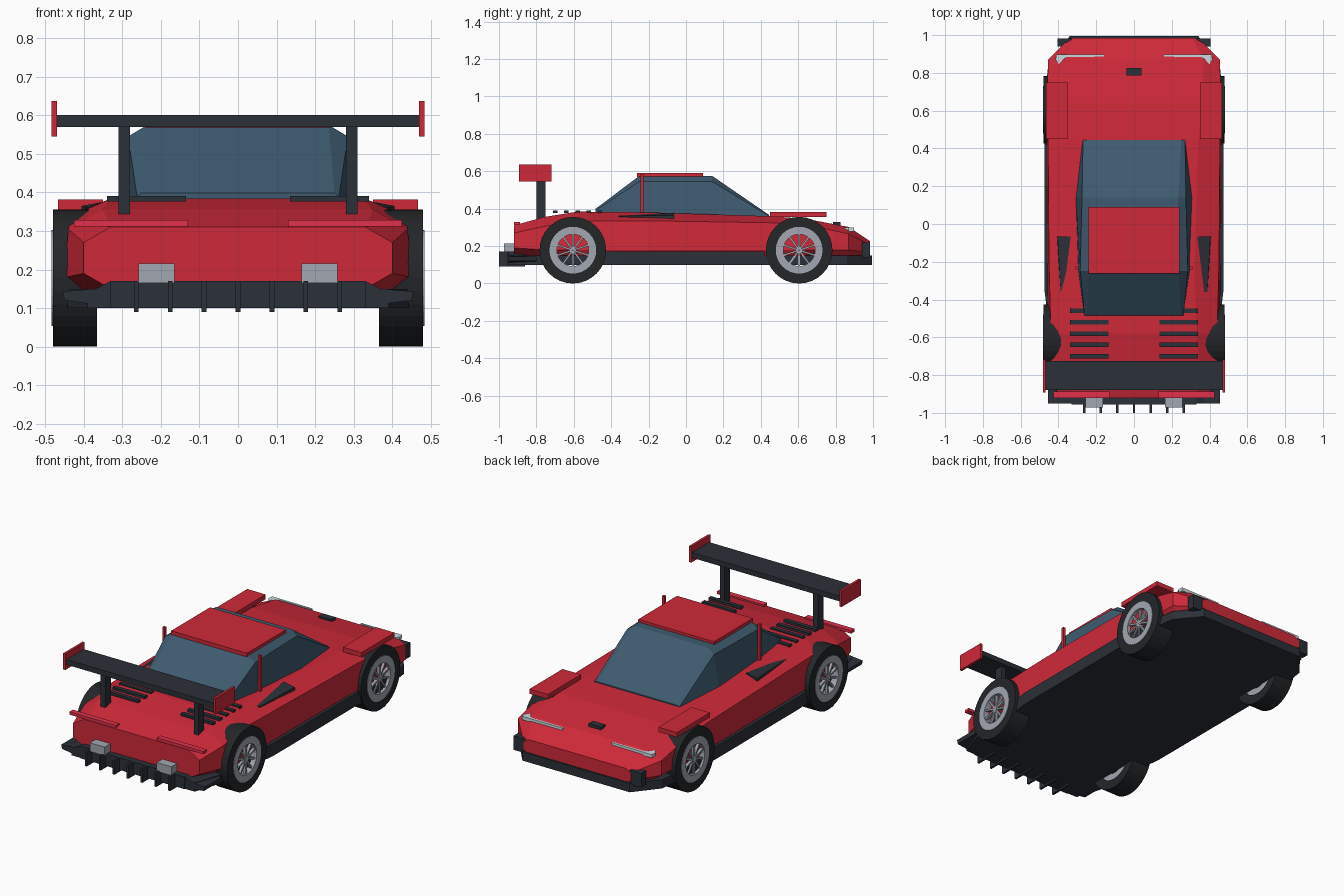
import bpy, bmesh, math
from mathutils import Matrix

if "Cube" in bpy.data.objects:
    bpy.data.objects.remove(bpy.data.objects["Cube"])


def material(name, rgb):
    m = bpy.data.materials.new(name)
    m.diffuse_color = (*rgb, 1)
    m.use_nodes = True
    m.node_tree.nodes["Principled BSDF"].inputs["Base Color"].default_value = m.diffuse_color
    return m


RED = material("red_paint", (0.62, 0.022, 0.04))
LAMP = material("lamp_red", (0.75, 0.03, 0.07))
DARK = material("dark_trim", (0.024, 0.03, 0.04))
TYRE = material("rubber", (0.017, 0.019, 0.022))
GLASS = material("glass", (0.048, 0.105, 0.16))
GREY = material("metal", (0.36, 0.39, 0.44))
PALE = material("lamp_clear", (0.6, 0.72, 0.75))


def finish(name, bm, mat):
    bmesh.ops.recalc_face_normals(bm, faces=bm.faces)
    me = bpy.data.meshes.new(name)
    bm.to_mesh(me)
    bm.free()
    ob = bpy.data.objects.new(name, me)
    bpy.context.collection.objects.link(ob)
    me.materials.append(mat)
    return ob


def box(name, x, y, z, mat):
    bm = bmesh.new()
    size = [b - a for a, b in (x, y, z)]
    mid = [(a + b) / 2 for a, b in (x, y, z)]
    bmesh.ops.create_cube(bm, size=1, matrix=Matrix.Translation(mid) @ Matrix.Diagonal((*size, 1)))
    return finish(name, bm, mat)


def pair(name, x, y, z, mat):
    box(name + "_right", x, y, z, mat)
    box(name + "_left", (-x[1], -x[0]), y, z, mat)


def skin(name, rings, mat, closed=False):
    # joins equal-sized point rings into one solid
    bm = bmesh.new()
    vs = [[bm.verts.new(p) for p in r] for r in rings]
    n = len(vs[0])
    spans = list(zip(vs, vs[1:])) + ([(vs[-1], vs[0])] if closed else [])
    for a, b in spans:
        for i in range(n):
            j = (i + 1) % n
            bm.faces.new((a[i], a[j], b[j], b[i]))
    if not closed:
        bm.faces.new(vs[0])
        bm.faces.new(vs[-1])
    return finish(name, bm, mat)


def mirrored(y, half):
    return [(x, y, z) for x, z in half] + [(-x, y, z) for x, z in reversed(half)]


def plate(name, outline, z0, z1, mat):
    return skin(name, [[(x, y, z) for x, y in outline] for z in (z0, z1)], mat)


def ring(name, x0, x1, r0, r1, y, z, mat, n=32):
    rings = []
    for i in range(n):
        a = 2 * math.pi * i / n
        rings.append([(x, y + r * math.cos(a), z + r * math.sin(a))
                      for x, r in ((x0, r0), (x1, r0), (x1, r1), (x0, r1))])
    return skin(name, rings, mat, closed=True)


# Body shell: tail to nose
body = [
    (-0.92, [(0.33, 0.15), (0.40, 0.19), (0.40, 0.27), (0.33, 0.31)]),
    (-0.76, [(0.40, 0.14), (0.45, 0.18), (0.44, 0.305), (0.35, 0.355)]),
    (-0.58, [(0.43, 0.13), (0.455, 0.18), (0.44, 0.335), (0.33, 0.384)]),
    (-0.20, [(0.43, 0.13), (0.458, 0.18), (0.45, 0.335), (0.32, 0.38)]),
    (0.44, [(0.43, 0.13), (0.462, 0.18), (0.455, 0.325), (0.34, 0.36)]),
    (0.64, [(0.43, 0.13), (0.462, 0.18), (0.46, 0.315), (0.36, 0.346)]),
    (0.87, [(0.40, 0.14), (0.455, 0.18), (0.455, 0.265), (0.37, 0.302)]),
    (0.985, [(0.31, 0.14), (0.34, 0.165), (0.34, 0.205), (0.31, 0.225)]),
]
skin("body", [mirrored(y, h) for y, h in body], RED)

# Dark floor with side skirts
half = [(0.39, -0.95), (0.44, -0.80), (0.455, -0.5), (0.473, -0.36), (0.473, 0.42),
        (0.465, 0.75), (0.45, 0.86), (0.34, 0.995)]
outline = half + [(-x, y) for x, y in reversed(half)]
plate("floor", outline, 0.10, 0.15, DARK)
plate("side_skirts", [p for p in outline if -0.6 < p[1] < 0.6], 0.14, 0.172, DARK)

# Glass cabin and roof
cabin = [
    (-0.485, [(0.26, 0.36), (0.262, 0.39), (0.25, 0.398)]),
    (-0.25, [(0.295, 0.36), (0.285, 0.545), (0.235, 0.575)]),
    (0.14, [(0.308, 0.36), (0.275, 0.545), (0.235, 0.575)]),
    (0.445, [(0.275, 0.34), (0.27, 0.36), (0.25, 0.366)]),
]
skin("cabin_glass", [mirrored(y, h) for y, h in cabin], GLASS)
box("roof_panel", (-0.24, 0.24), (-0.262, 0.09), (0.568, 0.59), RED)
pair("roof_post", (0.295, 0.31), (-0.242, -0.226), (0.36, 0.585), RED)

# Wheels
for sx, side in ((1, "right"), (-1, "left")):
    for y, end in ((-0.605, "rear"), (0.605, "front")):
        tag = f"_{end}_{side}"
        ring("tyre" + tag, sx * 0.365, sx * 0.48, 0.125, 0.178, y, 0.178, TYRE)
        ring("rim" + tag, sx * 0.37, sx * 0.483, 0.085, 0.125, y, 0.178, GREY)
        bm = bmesh.new()
        for k in range(10):
            m = (Matrix.Translation((sx * 0.468, y, 0.178)) @ Matrix.Rotation(k * math.pi / 5, 4, 'X')
                 @ Matrix.Translation((0, 0, 0.05)) @ Matrix.Diagonal((0.016, 0.010, 0.085, 1)))
            bmesh.ops.create_cube(bm, size=1, matrix=m)
        finish("spokes" + tag, bm, GREY)
        ring("hub" + tag, sx * 0.455, sx * 0.478, 0.002, 0.016, y, 0.178, GREY, 12)

# Front fender caps, hood vent, lamps and corner ducts
pair("fender_cap", (0.35, 0.467), (0.45, 0.75), (0.355, 0.382), RED)
box("hood_vent", (-0.04, 0.04), (0.785, 0.825), (0.31, 0.328), DARK)
for s, side in ((1, "right"), (-1, "left")):
    lamp = [(0.155, 0.886), (0.36, 0.884), (0.40, 0.845), (0.415, 0.87), (0.412, 0.898), (0.155, 0.896)]
    plate("headlamp_" + side, [(s * x, y) for x, y in lamp], 0.278, 0.298, PALE)
    # Shoulder intakes
    skin("shoulder_intake_" + side,
         [[(s * 0.372, -0.36, 0.34), (s * 0.392, -0.36, 0.335), (s * 0.388, -0.36, 0.36), (s * 0.372, -0.36, 0.362)],
          [(s * 0.335, -0.065, 0.34), (s * 0.408, -0.065, 0.335), (s * 0.405, -0.065, 0.365), (s * 0.335, -0.065, 0.378)]],
         DARK)
    # Rear diffuser side wings
    skin("diffuser_wing_" + side,
         [[(s * x, y, z) for x, z in ((0.30, 0.10), (0.45, 0.12), (0.455, 0.143), (0.37, 0.15), (0.33, 0.17))]
          for y in (-0.95, -0.80)], DARK)
pair("corner_duct", (0.33, 0.405), (0.94, 0.983), (0.14, 0.22), DARK)

# Rear diffuser with fins, exhausts and tail lamps
box("diffuser", (-0.33, 0.33), (-0.955, -0.86), (0.10, 0.17), DARK)
for i in range(-3, 4):
    box(f"diffuser_fin_{i + 4}", (i * 0.088 - 0.006, i * 0.088 + 0.006), (-1.0, -0.86), (0.09, 0.17), DARK)
pair("exhaust", (0.165, 0.258), (-0.972, -0.90), (0.165, 0.215), GREY)
pair("tail_lamp", (0.13, 0.425), (-0.92, -0.888), (0.312, 0.328), LAMP)

# Engine louvres
for i in range(5):
    y = -0.46 - 0.06 * i
    pair(f"louvre_{i + 1}", (0.135, 0.34), (y - 0.012, y + 0.012), (0.376, 0.39), DARK)

# Rear wing
box("wing_blade", (-0.472, 0.472), (-0.88, -0.725), (0.57, 0.60), DARK)
pair("wing_endplate", (0.469, 0.483), (-0.893, -0.718), (0.545, 0.637), RED)
pair("wing_strut", (0.28, 0.31), (-0.80, -0.75), (0.335, 0.575), DARK)
